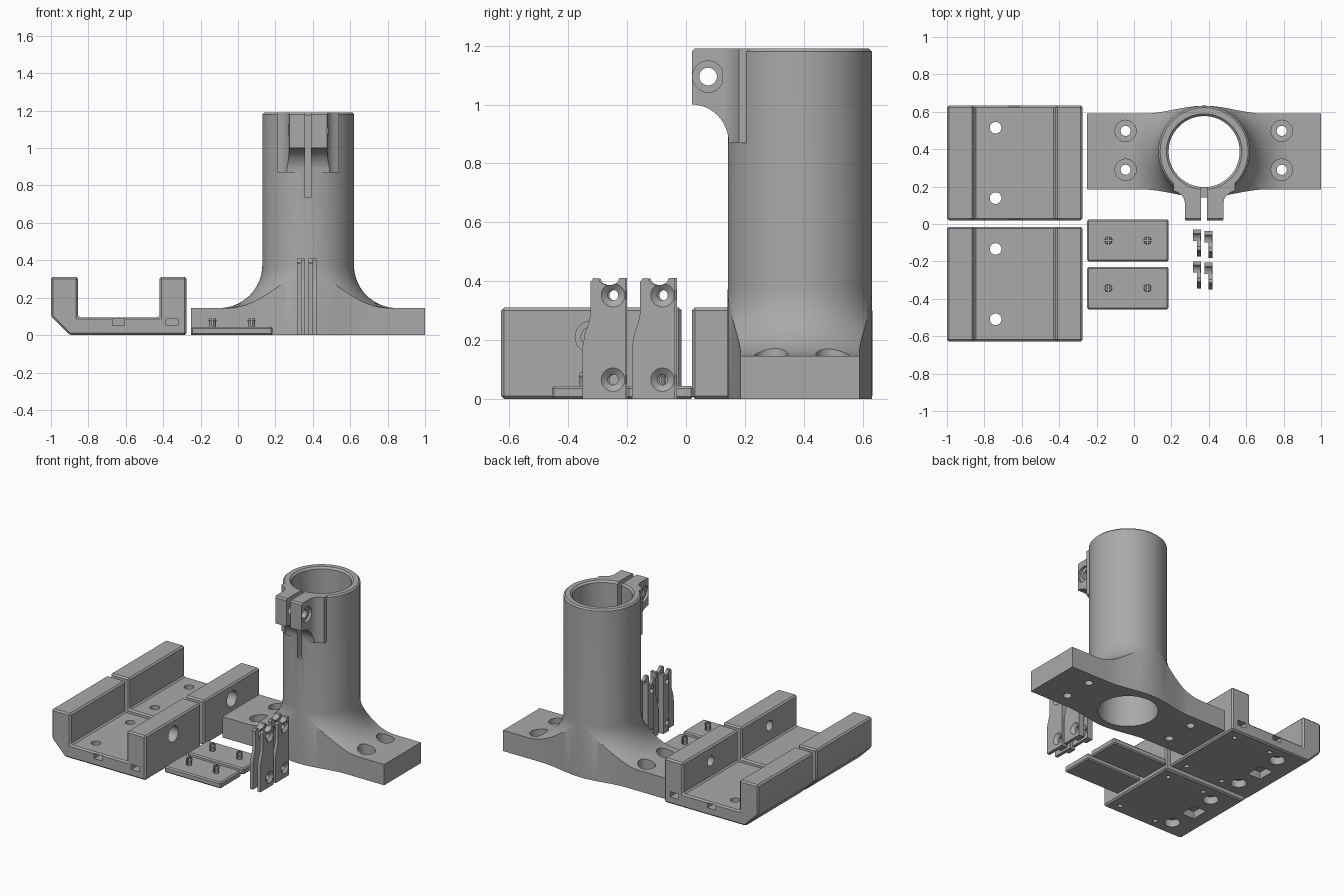
import bpy, bmesh, math
from mathutils import Matrix, Vector

if "Cube" in bpy.data.objects:
    bpy.data.objects.remove(bpy.data.objects["Cube"])

grey = bpy.data.materials.new("grey_plastic")
grey.diffuse_color = (0.4, 0.4, 0.4, 1)
grey.use_nodes = True
grey.node_tree.nodes["Principled BSDF"].inputs["Base Color"].default_value = grey.diffuse_color


def finish(name, bm):
    bmesh.ops.recalc_face_normals(bm, faces=bm.faces)
    me = bpy.data.meshes.new(name)
    bm.to_mesh(me)
    bm.free()
    me.materials.append(grey)
    ob = bpy.data.objects.new(name, me)
    bpy.context.collection.objects.link(ob)
    return ob


def prism(name, pts, axis, a, b):
    """Extrude a 2D outline along an axis from a to b."""
    place = {'X': lambda u, v, w: (w, u, v), 'Y': lambda u, v, w: (u, w, v),
             'Z': lambda u, v, w: (u, v, w)}[axis]
    bm = bmesh.new()
    face = bm.faces.new([bm.verts.new(place(u, v, a)) for u, v in pts])
    ext = bmesh.ops.extrude_face_region(bm, geom=[face])
    move = Vector(place(0, 0, b - a))
    bmesh.ops.translate(bm, vec=move, verts=[e for e in ext["geom"] if isinstance(e, bmesh.types.BMVert)])
    return finish(name, bm)


def box(name, x0, x1, y0, y1, z0, z1):
    return prism(name, [(x0, y0), (x1, y0), (x1, y1), (x0, y1)], 'Z', z0, z1)


def lathe(name, profile, centre, axis='Z', n=32):
    """Turned solid from (radius, height) pairs, capped at both ends."""
    bm = bmesh.new()
    ang = [2 * math.pi * i / n for i in range(n)]
    rings = [[bm.verts.new((r * math.cos(t), r * math.sin(t), h)) for t in ang] for r, h in profile]
    for lo, hi in zip(rings, rings[1:]):
        for i in range(n):
            j = (i + 1) % n
            bm.faces.new((lo[i], lo[j], hi[j], hi[i]))
    bm.faces.new(rings[0][::-1])
    bm.faces.new(rings[-1])
    mat = Matrix.Translation(centre)
    if axis == 'X':
        mat = mat @ Matrix.Rotation(math.pi / 2, 4, 'Y')
    bm.transform(mat)
    return finish(name, bm)


def apply(ob, mod):
    bpy.context.view_layer.objects.active = ob
    bpy.ops.object.modifier_apply(modifier=mod.name)


def boolean(ob, others, op='DIFFERENCE'):
    for other in others:
        mod = ob.modifiers.new("bool", 'BOOLEAN')
        mod.operation, mod.solver, mod.object = op, 'EXACT', other
        apply(ob, mod)
        bpy.data.objects.remove(other)


def bevel(ob, width):
    mod = ob.modifiers.new("bevel", 'BEVEL')
    mod.width, mod.segments, mod.limit_method = width, 1, 'ANGLE'
    mod.angle_limit = math.radians(35)
    apply(ob, mod)


# Tower with flared foot: turned body trimmed by the plan outline
CX, CY, R, F, TOP, FOOT = 0.375, 0.387, 0.245, 0.23, 1.19, 0.145
turned = [(0.9, 0), (0.9, FOOT)]
for i in range(17):
    t = math.pi / 2 * i / 16
    turned.append((R + F * (1 - math.sin(t)), FOOT + F * (1 - math.cos(t))))
turned += [(R, TOP - 0.01), (R - 0.01, TOP)]
tower = lathe("clamp_tower", turned, (CX, CY, 0), n=96)


def half_width(dx):
    t = max(0, 1 - abs(dx) / 0.33)
    return 0.2025 + 0.043 * t * t * (3 - 2 * t)


xs = [-0.625] + [-0.33 + 0.66 * i / 32 for i in range(33)] + [0.625]
plan = [(CX + x, CY - half_width(x)) for x in xs] + [(CX + x, CY + half_width(x)) for x in reversed(xs)]
boolean(tower, [prism("trim", plan, 'Z', -0.1, 1.4)], 'INTERSECT')

# Clamp lug with curved underside and filleted root
side = [(0.03, TOP), (0.02, TOP - 0.01)]
for i in range(13):
    t = math.pi / 2 * (1 - i / 12)
    side.append((0.02 + 0.125 * math.cos(t), 0.87 + 0.13 * math.sin(t)))
side += [(0.3, 0.87), (0.3, TOP)]
lug = prism("lug", side, 'X', CX - 0.3, CX + 0.3)
half = [(0.095, 0), (0.103, 0.028), (0.103, 0.115), (0.108, 0.135), (0.12, 0.153), (0.14, 0.168), (0.165, 0.18),
        (0.165, 0.32)]
lug_plan = [(CX + x, y) for x, y in half] + [(CX - x, y) for x, y in reversed(half)]
boolean(lug, [prism("lug_trim", lug_plan, 'Z', 0.5, 1.4)], 'INTERSECT')
boolean(tower, [lug], 'UNION')

# Bore, clamp slit, clamp screw hole and foot bolt holes
cuts = [lathe("bore", [(0.19, -0.1), (0.19, TOP - 0.012), (0.202, TOP), (0.202, 1.4)], (CX, CY, 0), n=96),
        box("slit", CX - 0.016, CX + 0.016, -0.1, CY, 0.735, 1.4),
        lathe("screw", [(0.053, -0.3), (0.053, -0.085), (0.03, -0.085), (0.03, 0.085), (0.053, 0.085), (0.053, 0.105)],
              (CX, 0.075, 1.095), 'X')]
for x in (-0.045, 0.79):
    for y in (0.29, 0.498):
        cuts.append(lathe("bolt", [(0.027, -0.1), (0.027, 0.09), (0.057, 0.09), (0.057, 0.4)], (x, y, 0)))
boolean(tower, cuts)

# Two channel brackets
channel = [(-0.9, 0), (-0.275, 0), (-0.275, 0.31), (-0.42, 0.31), (-0.42, 0.095),
           (-0.855, 0.095), (-0.855, 0.31), (-1, 0.31), (-1, 0.1)]
for name, y0 in (("channel_back", 0.02), ("channel_front", -0.628)):
    y1 = y0 + 0.613
    mid = (y0 + y1) / 2
    ch = prism(name, channel, 'Y', y0, y1)
    bevel(ch, 0.01)
    cuts = [lathe("wall_hole", [(0.035, -0.5), (0.035, -0.345), (0.055, -0.345), (0.055, -0.2)], (0, mid, 0.21), 'X'),
            box("pocket", -0.81, -0.71, mid - 0.06, mid + 0.06, -0.1, 0.05)]
    for s in (-1, 1):
        cuts.append(lathe("floor_hole", [(0.05, -0.1), (0.05, 0.05), (0.031, 0.05), (0.031, 0.2)],
                          (-0.74, mid + s * 0.188, 0)))
        for x in (-0.64, -0.353):
            ends = sorted((mid + s * 0.2, mid + s * 0.4))
            cuts.append(box("nut_slot", x - 0.032, x + 0.032, *ends, 0.05, 0.086))
            cuts.append(lathe("pilot", [(0.016, -0.1), (0.016, 0.07)], (x, mid + s * 0.235, 0), n=16))
    boolean(ch, cuts)

# Two cover plates with split pegs
for i, y in enumerate((-0.088, -0.343)):
    plate = box(f"cover_plate_{i + 1}", -0.25, 0.185, y - 0.113, y + 0.113, 0, 0.043)
    bevel(plate, 0.008)
    for j, x in enumerate((-0.137, 0.072)):
        peg = lathe(f"split_peg_{i + 1}_{j + 1}", [(0.019, 0.035), (0.019, 0.07), (0.022, 0.078), (0.018, 0.09)],
                    (x, y, 0), n=20)
        boolean(peg, [box("split_a", x - 0.003, x + 0.003, y - 0.1, y + 0.1, 0.045, 0.2),
                      box("split_b", x - 0.1, x + 0.1, y - 0.003, y + 0.003, 0.045, 0.2)])

# Four upright clips, thinner along their front half, with countersunk holes
clip = [(0, 0), (0, 0.41), (-0.02, 0.41)]
clip += [(-0.056 + 0.034 * math.cos(math.pi * k / 8), 0.408 - 0.022 * math.sin(math.pi * k / 8)) for k in range(9)]
clip += [(-0.108, 0.41), (-0.118, 0.398), (-0.118, 0.29), (-0.124, 0.26), (-0.138, 0.22), (-0.145, 0.18), (-0.145, 0)]
for i, (x, back) in enumerate(((0.315, -0.03), (0.315, -0.2), (0.376, -0.038), (0.376, -0.206))):
    ob = prism(f"clip_{i + 1}", [(back + u, v) for u, v in clip], 'X', x, x + 0.043)
    cuts = [box("step", x - 0.1, x + 0.021, back - 0.3, back - 0.06, -0.1, 0.6)]
    for z in (0.065, 0.352):
        cuts.append(lathe("sink", [(0.018, -0.1), (0.018, 0.026), (0.04, 0.043), (0.04, 0.05)],
                          (x, back - 0.042, z), 'X', 24))
    boolean(ob, cuts)

# Smooth curved surfaces, keep sharp edges
bpy.ops.object.select_all(action='SELECT')
bpy.ops.object.shade_smooth_by_angle(angle=math.radians(30))
